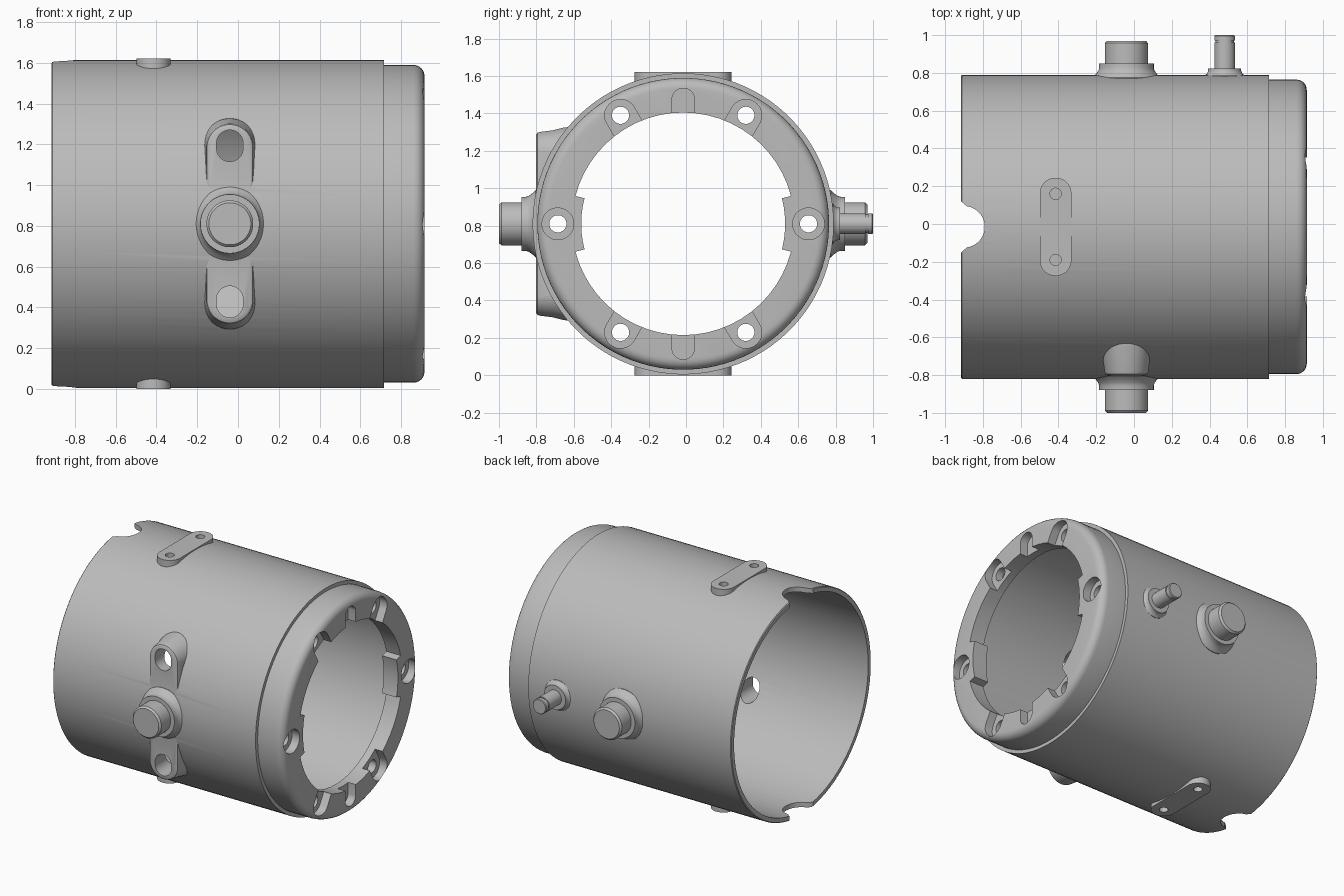
import bpy, bmesh
from math import sin, cos, pi, radians
from mathutils import Vector

cube = bpy.data.objects.get("Cube")
if cube:
    bpy.data.objects.remove(cube)

CY, CZ = -0.015, 0.81      # axis of the barrel
R_OUT, R_IN = 0.805, 0.77

metal = bpy.data.materials.new("grey metal")
metal.use_nodes = True
GREY = (0.5, 0.5, 0.5, 1)
metal.diffuse_color = GREY
metal.node_tree.nodes["Principled BSDF"].inputs["Base Color"].default_value = GREY

# Frames map outline coordinates (u, v) and height h from the barrel axis
FRAMES = {
    "axial": lambda u, v, h: Vector((h, CY + u, CZ + v)),
    "front": lambda u, v, h: Vector((u, CY - h, CZ + v)),
    "back": lambda u, v, h: Vector((u, CY + h, CZ + v)),
    "top": lambda u, v, h: Vector((u, CY + v, CZ + h)),
    "bottom": lambda u, v, h: Vector((u, CY + v, CZ - h)),
}


def capsule(r, u=0, low=0, high=0, n=32, turn=0):
    """Circle, or a slot stretched along v from low to high, then turned."""
    pts = []
    for i in range(n):
        a = (i + 0.5) * 2 * pi / n
        x, y = u + r * cos(a), r * sin(a) + (high if sin(a) > 0 else low)
        pts.append((x * cos(turn) - y * sin(turn), x * sin(turn) + y * cos(turn)))
    return pts


def loft(name, frame, levels):
    """Closed solid through a list of (height, outline)."""
    bm = bmesh.new()
    place = FRAMES[frame]
    rings = [[bm.verts.new(place(u, v, h)) for u, v in pts] for h, pts in levels]
    for a, b in zip(rings, rings[1:]):
        for i in range(len(a)):
            j = (i + 1) % len(a)
            bm.faces.new((a[i], a[j], b[j], b[i]))
    bm.faces.new(rings[0][::-1])
    bm.faces.new(rings[-1])
    bmesh.ops.recalc_face_normals(bm, faces=bm.faces)
    mesh = bpy.data.meshes.new(name)
    bm.to_mesh(mesh)
    bm.free()
    mesh.materials.append(metal)
    ob = bpy.data.objects.new(name, mesh)
    bpy.context.collection.objects.link(ob)
    return ob


def lathe(name, frame, profile, u=0, n=32):
    return loft(name, frame, [(h, capsule(r, u, n=n)) for h, r in profile])


def prism(name, frame, pts, h0, h1):
    return loft(name, frame, [(h0, pts), (h1, pts)])


def activate(ob):
    bpy.ops.object.select_all(action='DESELECT')
    ob.select_set(True)
    bpy.context.view_layer.objects.active = ob


def combine(target, tool, operation):
    mod = target.modifiers.new("combine", 'BOOLEAN')
    mod.operation, mod.solver, mod.object = operation, 'EXACT', tool
    activate(target)
    bpy.ops.object.modifier_apply(modifier=mod.name)
    bpy.data.objects.remove(tool)


def add(tool):
    combine(housing, tool, 'UNION')


def cut(tool):
    combine(housing, tool, 'DIFFERENCE')


# Barrel with the narrower, round-edged end cap
EDGE = 0.055
rounding = [(0.915 - EDGE + EDGE * sin(a), 0.78 - EDGE + EDGE * cos(a))
            for a in [i * pi / 12 for i in range(7)]]
housing = lathe("housing", "axial",
                [(-0.915, R_OUT - 0.005), (-0.91, R_OUT), (0.715, R_OUT), (0.715, 0.78)]
                + rounding, n=96)

# Flat pads above and below
PAD_X = -0.415
for side in ("top", "bottom"):
    add(prism("pad", side, capsule(0.084, PAD_X, -0.176, 0.176), 0.6, 0.811))

# Tapered port bosses on the front
PORT_X = -0.04
BOSS = [(0.5, 0.155), (0.64, 0.14), (0.7, 0.125), (0.765, 0.117),
        (0.78, 0.112), (0.787, 0.1)]
for s in (1, -1):
    lo, hi = sorted((s * 0.1, s * 0.375))
    add(loft("port_boss", "front", [(h, capsule(r, PORT_X, lo, hi)) for h, r in BOSS]))

# Hollow interior and flange opening
cut(lathe("bore", "axial", [(-1.2, R_IN), (0.8, R_IN), (0.8, 0.545), (1.2, 0.545)], n=96))

# Wider arcs of the opening, leaving a lug on each side
for start in (0, pi):
    arc = [start + radians(14.5 + 151 * i / 24) for i in range(25)]
    sector = [(0.595 * cos(a), 0.595 * sin(a)) for a in arc]
    sector += [(0.5 * cos(a), 0.5 * sin(a)) for a in reversed(arc)]
    cut(prism("opening", "axial", sector, 0.7, 1.1))

# Bolt seats and holes around the flange
for k in range(6):
    turn = k * pi / 3 + pi / 2
    inner = 0.67 if k % 3 else 0.55
    inner = 0.67 if abs(sin(turn - pi / 2)) > 2 else inner
for k in range(6):
    turn = k * pi / 3 - pi / 2
    inner = 0.67 if k % 3 == 0 else 0.56
    cut(prism("bolt_seat", "axial", capsule(0.085, 0, inner, 0.67, turn=turn), 0.855, 1.1))
    cut(prism("bolt_hole", "axial", capsule(0.046, 0, 0.67, 0.67, turn=turn), 0.7, 1.1))

# Round-ended key slots at top and bottom of the flange
for turn in (0, pi):
    cut(prism("key_slot", "axial", capsule(0.06, 0, 0.55, 0.665, turn=turn), 0.855, 1.1))

# Slotted ports through the front wall
for s in (1, -1):
    lo, hi = sorted((s * 0.37, s * 0.395))
    cut(prism("port", "front", capsule(0.065, PORT_X, lo, hi), 0.3, 1.1))

# Blind screw holes in the pads
for side in ("top", "bottom"):
    for y in (-0.175, 0.175):
        cut(prism("pad_hole", side, capsule(0.03, PAD_X, y, y, n=20), 0.765, 0.9))

# Flared round notches in the open end, top and bottom
cut(prism("notch", "top", capsule(0.11, -0.9), -1, 1))
cut(prism("notch_flare", "top",
          [(-0.95, -0.165), (-0.95, 0.165), (-0.88, 0.105), (-0.88, -0.105)], -1, 1))

# Side trunnions and the small grooved pin at the back
TRUNNION = [(0.775, 0.18), (0.79, 0.18), (0.805, 0.165), (0.825, 0.15), (0.84, 0.145),
            (0.865, 0.145), (0.865, 0.115), (0.972, 0.115), (0.985, 0.103)]
PIN = [(0.775, 0.115), (0.8, 0.11), (0.81, 0.095), (0.825, 0.088), (0.838, 0.088),
       (0.838, 0.055), (0.975, 0.055), (0.975, 0.049), (0.987, 0.049),
       (0.987, 0.055), (1.01, 0.055), (1.015, 0.05)]
parts = [housing,
         lathe("front_trunnion", "front", TRUNNION, PORT_X, 48),
         lathe("back_trunnion", "back", TRUNNION, PORT_X, 48),
         lathe("back_pin", "back", PIN, 0.48)]

for part in parts:
    activate(part)
    bpy.ops.object.shade_smooth_by_angle(angle=radians(32))
